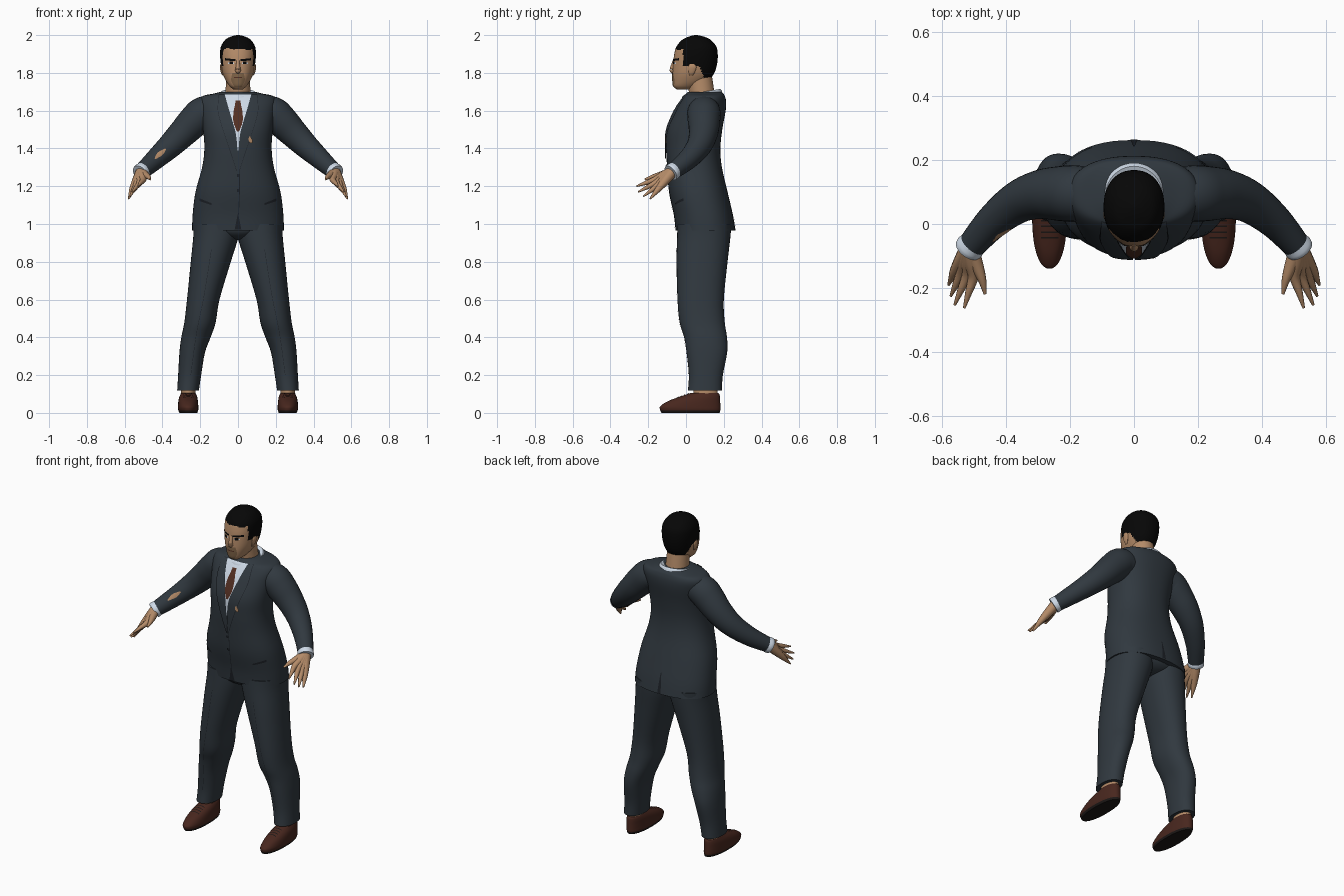
import bpy, bmesh
from math import sin, cos, tau, radians
from mathutils import Vector
from mathutils.bvhtree import BVHTree

start_cube = bpy.data.objects.get("Cube")
if start_cube:
    bpy.data.objects.remove(start_cube, do_unlink=True)


def make_material(name, red, green, blue):
    material = bpy.data.materials.new(name)
    material.use_nodes = True
    color = (red, green, blue, 1)
    material.diffuse_color = color
    shader = next(n for n in material.node_tree.nodes if n.type == "BSDF_PRINCIPLED")
    shader.inputs["Base Color"].default_value = color
    shader.inputs["Roughness"].default_value = .8
    return material


suit = make_material("suit slate", .03, .04, .05)
seam = make_material("seam dark", .012, .015, .02)
shirt = make_material("shirt white", .62, .7, .8)
tie_brown = make_material("tie brown", .085, .028, .016)
skin = make_material("skin", .46, .26, .14)
stubble = make_material("stubble", .22, .13, .065)
hair = make_material("hair black", .002, .002, .002)
leather = make_material("shoe leather", .065, .02, .013)
sole = make_material("shoe sole", .012, .009, .008)


def finish(name, verts, faces, materials, rule=None, angle=50, facing=None):
    """Turn points and faces into a smooth-shaded object; rule picks face colours."""
    mesh = bpy.data.meshes.new(name)
    bm = bmesh.new()
    points = [bm.verts.new(v) for v in verts]
    for face in faces:
        bm.faces.new([points[i] for i in face])
    bm.normal_update()
    if facing is None:
        bmesh.ops.recalc_face_normals(bm, faces=bm.faces)
    else:
        bmesh.ops.reverse_faces(bm, faces=[f for f in bm.faces if f.normal.dot(facing) < 0])
    for face in bm.faces:
        face.smooth = True
        if rule:
            face.material_index = rule(face.calc_center_median())
    bm.to_mesh(mesh)
    bm.free()
    for material in materials:
        mesh.materials.append(material)
    mesh.set_sharp_from_angle(angle=radians(angle))
    obj = bpy.data.objects.new(name, mesh)
    bpy.context.collection.objects.link(obj)
    return obj


def smooth_path(stations, steps):
    """Catmull-Rom interpolation through tuples of any length."""
    padded = [stations[0], *stations, stations[-1]]
    result = []
    for before, start, end, after in zip(padded, padded[1:], padded[2:], padded[3:]):
        for step in range(steps):
            t = step / steps
            result.append([b + .5 * t * (c - a + t * (2 * a - 5 * b + 4 * c - d
                           + t * (3 * (b - c) + d - a)))
                           for a, b, c, d in zip(before, start, end, after)])
    return result + [list(stations[-1])]


def bridge(name, rings, materials, capped=True, **options):
    count = len(rings[0])
    verts = [v for ring in rings for v in ring]
    faces = [(r * count + i, r * count + (i + 1) % count,
              (r + 1) * count + (i + 1) % count, (r + 1) * count + i)
             for r in range(len(rings) - 1) for i in range(count)]
    if capped:
        faces += [range(count), range(len(verts) - count, len(verts))]
    return finish(name, verts, faces, materials, **options)


def body(name, stations, materials, side=1, count=40, steps=4, power=2.0, **options):
    """Stack horizontal rounded sections: height, x range, y range."""
    def bulge(value):
        return abs(value) ** (2 / power) * (1 if value > 0 else -1)
    rings = []
    for z, x0, x1, y0, y1 in smooth_path(stations, steps):
        rings.append([(side * ((x0 + x1) / 2 + (x1 - x0) / 2 * bulge(cos(tau * i / count))),
                       (y0 + y1) / 2 + (y1 - y0) / 2 * bulge(sin(tau * i / count)), z)
                      for i in range(count)])
    return bridge(name, rings, materials, **options)


def centred(stations):
    return [(z, -half, half, y0, y1) for z, half, y0, y1 in stations]


def tube(name, stations, material, side=1, count=24, steps=5):
    """Sweep a circle along a path of x, y, z, radius."""
    path = smooth_path(stations, steps)
    rings = []
    for k, (x, y, z, radius) in enumerate(path):
        tangent = Vector(path[min(k + 1, len(path) - 1)][:3]) - Vector(path[max(k - 1, 0)][:3])
        turn = tangent.to_track_quat("Z", "Y")
        ring = [Vector((x, y, z)) + turn @ Vector((cos(tau * i / count), sin(tau * i / count), 0)) * radius
                for i in range(count)]
        rings.append([(side * p.x, p.y, p.z) for p in ring])
    return bridge(name, rings, [material])


DIRECTIONS = {"front": Vector((0, 1, 0)), "back": Vector((0, -1, 0)), "top": Vector((0, 0, -1))}


def plate(name, target, left, right, material, view="front", lift=.003, side=1, across=6, steps=8):
    """Lay a thin patch between two edge lines onto a target surface."""
    tree = BVHTree.FromPolygons([v.co for v in target.data.vertices],
                                [p.vertices for p in target.data.polygons])
    ray = DIRECTIONS[view]
    verts = []
    for a, b in zip(smooth_path(left, steps), smooth_path(right, steps)):
        for i in range(across + 1):
            u, v = Vector(a).lerp(Vector(b), i / across)
            spot = Vector((side * u, v, 0)) if view == "top" else Vector((side * u, 0, v))
            hit = tree.ray_cast(spot - ray * 3, ray)[0] or tree.find_nearest(spot - ray * .1)[0]
            verts.append(hit - ray * lift)
    row = across + 1
    faces = [(r * row + i, r * row + i + 1, (r + 1) * row + i + 1, (r + 1) * row + i)
             for r in range(len(verts) // row - 1) for i in range(across)]
    return finish(name, verts, faces, [material], facing=-ray)


def band(name, target, points, material, **options):
    """An upright symmetric patch: x centre, half width, height."""
    return plate(name, target, [(x - half, v) for x, half, v in points],
                 [(x + half, v) for x, half, v in points], material, **options)


def bar(name, target, x0, x1, low, high, material, **options):
    return plate(name, target, [(x0, low), (x0, high)], [(x1, low), (x1, high)], material, **options)


# Jacket body
jacket = body("jacket", centred([
    (.965, .243, -.055, .262), (1.05, .24, -.065, .248), (1.17, .225, -.09, .22),
    (1.3, .19, -.1, .19), (1.4, .178, -.105, .182), (1.5, .185, -.1, .192),
    (1.6, .2, -.06, .21), (1.65, .205, -.03, .212), (1.678, .185, -.01, .205),
    (1.69, .13, 0, .198), (1.7, .09, .01, .188)]), [suit], power=2.3, count=56)

# Shirt front, tie and jacket closure
band("shirt_front", jacket, [(0, .07, 1.685), (0, .052, 1.62), (0, .028, 1.54),
                             (0, .012, 1.48), (0, .003, 1.39)], shirt)
band("tie", jacket, [(0, .013, 1.655), (0, .016, 1.63), (0, .024, 1.59),
                     (0, .024, 1.54), (0, .006, 1.49)], tie_brown, lift=.006)
band("front_seam", jacket, [(.004, .002, 1.4), (.008, .002, 1.2), (.003, .002, 1.05)], seam)
band("hem_notch", jacket, [(0, .002, 1.05), (0, .018, .97)], seam)
band("back_vent", jacket, [(0, .002, 1.09), (0, .012, .97)], seam, view="back")
for height in (1.25, 1.17):
    bar("jacket_button", jacket, -.006, .008, height, height + .014, seam, lift=.006)

# Shirt collar, lower at the front than at the back
collar_rings = []
for radius, rise in ((.1, -.025), (.1, .004), (.09, .014), (.072, .006)):
    collar_rings.append([(radius * cos(tau * i / 40), .085 + 1.06 * radius * sin(tau * i / 40),
                          1.685 + rise + .016 * sin(tau * i / 40)) for i in range(40)])
bridge("shirt_collar", collar_rings, [shirt], capped=False)

# Neck and head, with hair coloured above a stepped hairline
body("neck", centred([(1.63, .07, .02, .16), (1.7, .066, .015, .15), (1.8, .062, 0, .135)]), [skin])


def hair_rule(point):
    if point.y < -.015:
        hairline = 1.925 + .1 * abs(point.x) * sin(point.x * 90)
    elif point.y < .065:
        hairline = 1.84
    else:
        hairline = max(1.775, 1.84 - 2 * (point.y - .065))
    return 1 if point.z > hairline else 0


head = body("head", centred([
    (1.713, .025, -.05, .03), (1.73, .045, -.067, .07), (1.76, .065, -.071, .12),
    (1.8, .082, -.071, .15), (1.85, .091, -.068, .165), (1.9, .095, -.062, .168),
    (1.94, .09, -.05, .16), (1.975, .068, -.02, .13), (1.992, .038, .015, .095),
    (2, .008, .045, .06)]), [skin, hair], rule=hair_rule, count=80, steps=8, power=2.2)
tube("nose", [(0, -.062, 1.865, .008), (0, -.071, 1.83, .012), (0, -.071, 1.812, .015),
              (0, -.064, 1.802, .009)], skin, count=16)
band("chin_stubble", head, [(0, .018, 1.725), (0, .036, 1.76), (0, .03, 1.8)], stubble, lift=.002)
bar("mouth", head, -.022, .022, 1.773, 1.779, tie_brown, lift=.004)

# Trouser seat joining the legs under the jacket
body("trouser_seat", centred([(1, .23, -.045, .235), (.96, .2, -.04, .232),
                              (.93, .1, -.01, .2), (.915, .03, .04, .14)]), [suit])

# Mirrored parts
for side, label in ((1, "left"), (-1, "right")):
    # Brow, eye and ear
    plate(label + "_eyebrow", head, [(.012, 1.862), (.012, 1.872)], [(.068, 1.866), (.068, 1.878)],
          hair, side=side)
    bar(label + "_eye", head, .02, .052, 1.847, 1.855, shirt, side=side)
    bar(label + "_iris", head, .026, .045, 1.846, 1.86, hair, side=side, lift=.005)
    body(label + "_ear", [(1.785, .075, .08, .02, .035), (1.8, .078, .09, .015, .045),
                          (1.83, .082, .096, .012, .055), (1.848, .084, .092, .02, .045)],
         [skin], side=side, count=16)

    # Lapels with fine dark edges, pocket slits
    inner = [(.07, 1.685), (.052, 1.62), (.028, 1.54), (.012, 1.48), (.003, 1.39), (.003, 1.28)]
    outer = [(.1, 1.685), (.105, 1.6), (.085, 1.52), (.062, 1.45), (.035, 1.37), (.006, 1.28)]
    plate(label + "_lapel_edge", jacket, inner, [(x + .002, z) for x, z in outer], seam,
          side=side, lift=.004)
    plate(label + "_lapel", jacket, inner, outer, suit, side=side, lift=.007)
    plate(label + "_pocket_slit", jacket, [(.14, 1.1), (.14, 1.11)], [(.205, 1.122), (.205, 1.136)],
          seam, side=side)

    # Sleeve and shirt cuff
    sleeve = tube(label + "_sleeve", [
        (.11, .095, 1.597, .078), (.18, .095, 1.588, .088), (.228, .095, 1.548, .086),
        (.292, .092, 1.482, .077), (.362, .068, 1.412, .066), (.44, .008, 1.34, .054),
        (.51, -.07, 1.278, .043)], suit, side)
    tube(label + "_cuff", [(.5, -.058, 1.289, .042), (.512, -.072, 1.277, .046),
                           (.519, -.081, 1.27, .044)], shirt, side)
    if side < 0:
        plate("sleeve_tear", sleeve, [(.38, 1.395), (.4, 1.365), (.437, 1.343)],
              [(.385, 1.4), (.425, 1.378), (.442, 1.347)], skin, side=side)

    # Hand: fingers fan out from the wrist and merge into a palm
    wrist = Vector((.512, -.072, 1.277))
    first, last = Vector((.502, -.165, 1.234)), Vector((.558, -.145, 1.187))
    tips = [(.53, -.262, 1.2), (.56, -.253, 1.17), (.572, -.225, 1.147), (.579, -.19, 1.133)]
    for i, tip in enumerate(tips):
        knuckle = first.lerp(last, i / 3)
        middle = knuckle.lerp(Vector(tip), .5)
        tube(f"{label}_finger_{i + 1}", [
            (*wrist, .03), (*wrist.lerp(knuckle, .5), .025), (*knuckle, .017),
            (*middle, .011), (*tip, .004)], skin, side, count=12)
    tube(label + "_thumb", [(*wrist, .026), (.492, -.125, 1.26, .021), (.474, -.175, 1.249, .013),
                            (.465, -.218, 1.236, .005)], skin, side, count=12)

    # Trouser leg with a pressed crease
    leg = body(label + "_trouser_leg", [
        (1, -.01, .235, -.045, .24), (.93, -.002, .237, -.047, .235), (.8, .038, .25, -.05, .22),
        (.6, .098, .27, -.045, .2), (.48, .118, .284, -.034, .205), (.4, .145, .3, -.01, .217),
        (.32, .175, .31, .003, .218), (.2, .195, .317, .015, .195), (.118, .207, .322, .01, .19)],
        [suit], side, power=2.2)
    band(label + "_trouser_crease", leg, [(.14, .001, .87), (.18, .001, .62), (.22, .001, .42),
                                          (.25, .001, .2)], seam, side=side, across=2)

    # Ankle and laced shoe
    body(label + "_ankle", [(.06, .225, .302, .04, .165), (.14, .225, .302, .04, .168)], [skin], side)
    shoe = body(label + "_shoe", [
        (0, .215, .31, -.13, .178), (.018, .21, .317, -.138, .182), (.035, .21, .318, -.136, .182),
        (.06, .212, .316, -.1, .181), (.08, .215, .312, -.05, .18), (.095, .22, .306, -.005, .178),
        (.104, .225, .302, .02, .172)], [leather, sole], side, power=2.2,
        rule=lambda point: 1 if point.z < .015 else 0)
    for k in range(4):
        lace = .008 - .018 * k
        bar(label + "_lace", shoe, .235, .29, lace, lace + .005, sole, view="top", side=side)

# Pocket square
band("pocket_square", jacket, [(.062, .004, 1.462), (.066, .01, 1.445), (.07, .008, 1.43)], skin, lift=.009)
